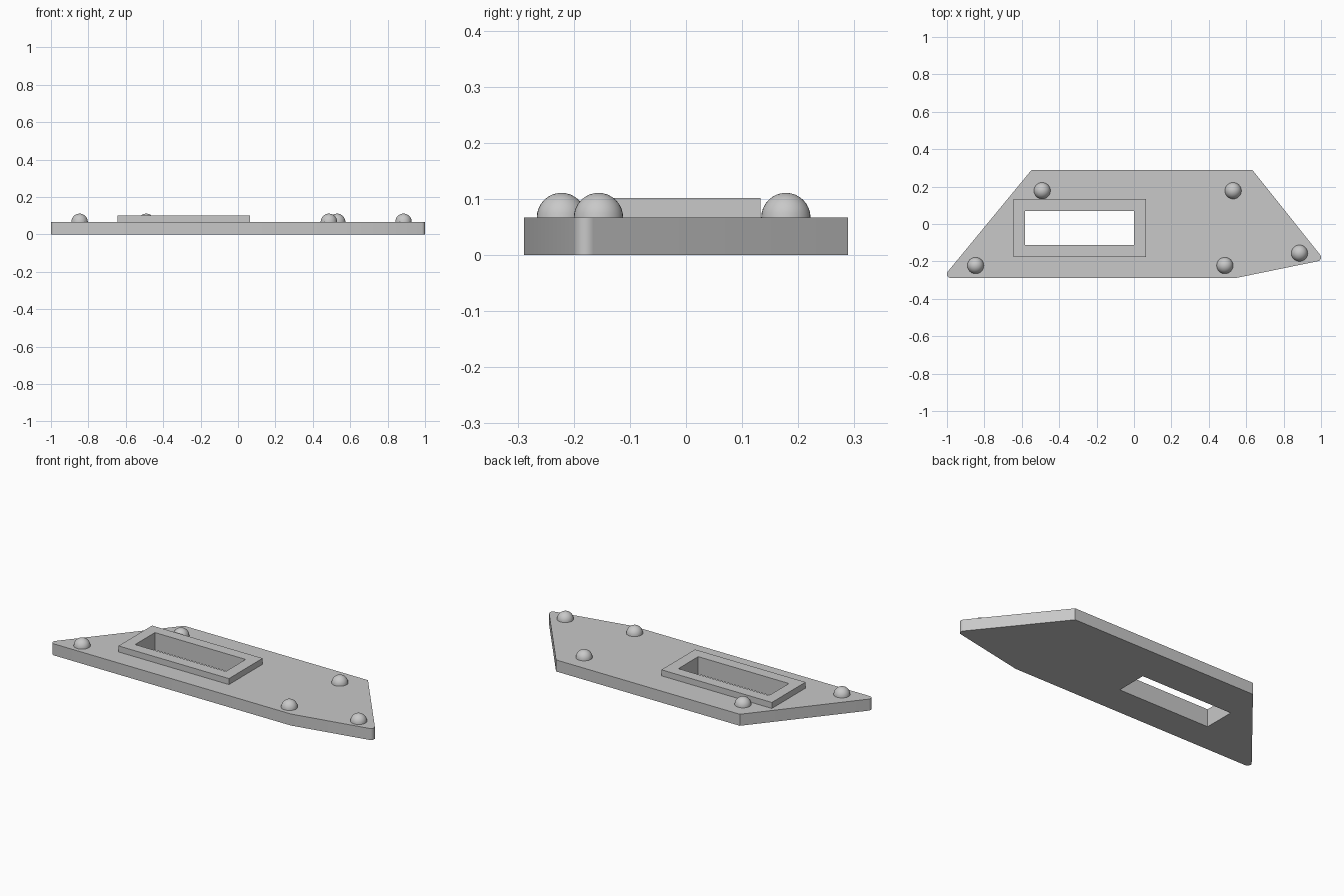
import bpy, bmesh, math
from mathutils import Vector, Matrix

cube = bpy.data.objects.get("Cube")
if cube:
    bpy.data.objects.remove(cube, do_unlink=True)

GREY = (0.58, 0.58, 0.58, 1)
grey = bpy.data.materials.new("plain grey")
grey.use_nodes = True
grey.diffuse_color = GREY
grey.node_tree.nodes["Principled BSDF"].inputs["Base Color"].default_value = GREY

PLATE_TOP, FRAME_TOP = 0.067, 0.102
DOME_RADIUS = 0.044


def finish(name, bm):
    """Turn a bmesh into a shaded grey object."""
    bmesh.ops.recalc_face_normals(bm, faces=bm.faces)
    mesh = bpy.data.meshes.new(name)
    bm.to_mesh(mesh)
    bm.free()
    mesh.materials.append(grey)
    obj = bpy.data.objects.new(name, mesh)
    bpy.context.collection.objects.link(obj)
    bpy.ops.object.select_all(action="DESELECT")
    obj.select_set(True)
    bpy.context.view_layer.objects.active = obj
    bpy.ops.object.shade_smooth_by_angle(angle=math.radians(30))
    return obj


def rectangle(x0, x1, y0, y1):
    return [Vector(p) for p in ((x0, y0), (x1, y0), (x1, y1), (x0, y1))]


def fillet(before, corner, after, radius, steps=8):
    """Arc points that round off one convex corner."""
    a = (before - corner).normalized()
    b = (after - corner).normalized()
    half = a.angle(b) / 2
    centre = corner + (a + b).normalized() * radius / math.sin(half)
    start = corner + a * radius / math.tan(half) - centre
    sweep = math.pi - 2 * half
    return [centre + Matrix.Rotation(sweep * i / steps, 2) @ start
            for i in range(steps + 1)]


def slab(name, loops, z0, z1):
    """Extrude an outline with holes from z0 up to z1."""
    bm = bmesh.new()
    for loop in loops:
        verts = [bm.verts.new((p.x, p.y, z0)) for p in loop]
        for i, v in enumerate(verts):
            bm.edges.new((verts[i - 1], v))
    bmesh.ops.triangle_fill(bm, use_beauty=True, edges=bm.edges[:], normal=(0, 0, 1))
    top = bmesh.ops.extrude_face_region(bm, geom=bm.faces[:], use_keep_orig=True)
    bmesh.ops.translate(bm, vec=(0, 0, z1 - z0),
                        verts=[g for g in top["geom"] if isinstance(g, bmesh.types.BMVert)])
    return finish(name, bm)


# Plate outline, anticlockwise, with the two pointed ends rounded
corners = [Vector(p) for p in ((-1.024, -0.289), (0.543, -0.289), (1.017, -0.192),
                               (0.633, 0.289), (-0.548, 0.289))]
outline = []
for i, c in enumerate(corners):
    if i in (0, 2):
        outline += fillet(corners[i - 1], c, corners[i + 1], 0.021)
    else:
        outline.append(c)

slot = rectangle(-0.583, 0, -0.112, 0.07)
slab("base_plate", [outline, slot], 0, PLATE_TOP)

# Raised rim around the slot
slab("slot_frame", [rectangle(-0.645, 0.065, -0.176, 0.133), slot], PLATE_TOP, FRAME_TOP)

# Domed studs
studs = {"front_right": (-0.847, -0.222), "back_right": (-0.491, 0.178),
         "back_left": (0.53, 0.178), "front_middle": (0.486, -0.222),
         "front_left": (0.885, -0.156)}
for place, (x, y) in studs.items():
    bm = bmesh.new()
    bmesh.ops.create_uvsphere(bm, u_segments=32, v_segments=16, radius=DOME_RADIUS)
    bmesh.ops.delete(bm, geom=[v for v in bm.verts if v.co.z < -0.001], context="VERTS")
    stud = finish("stud_" + place, bm)
    stud.location = (x, y, PLATE_TOP)
